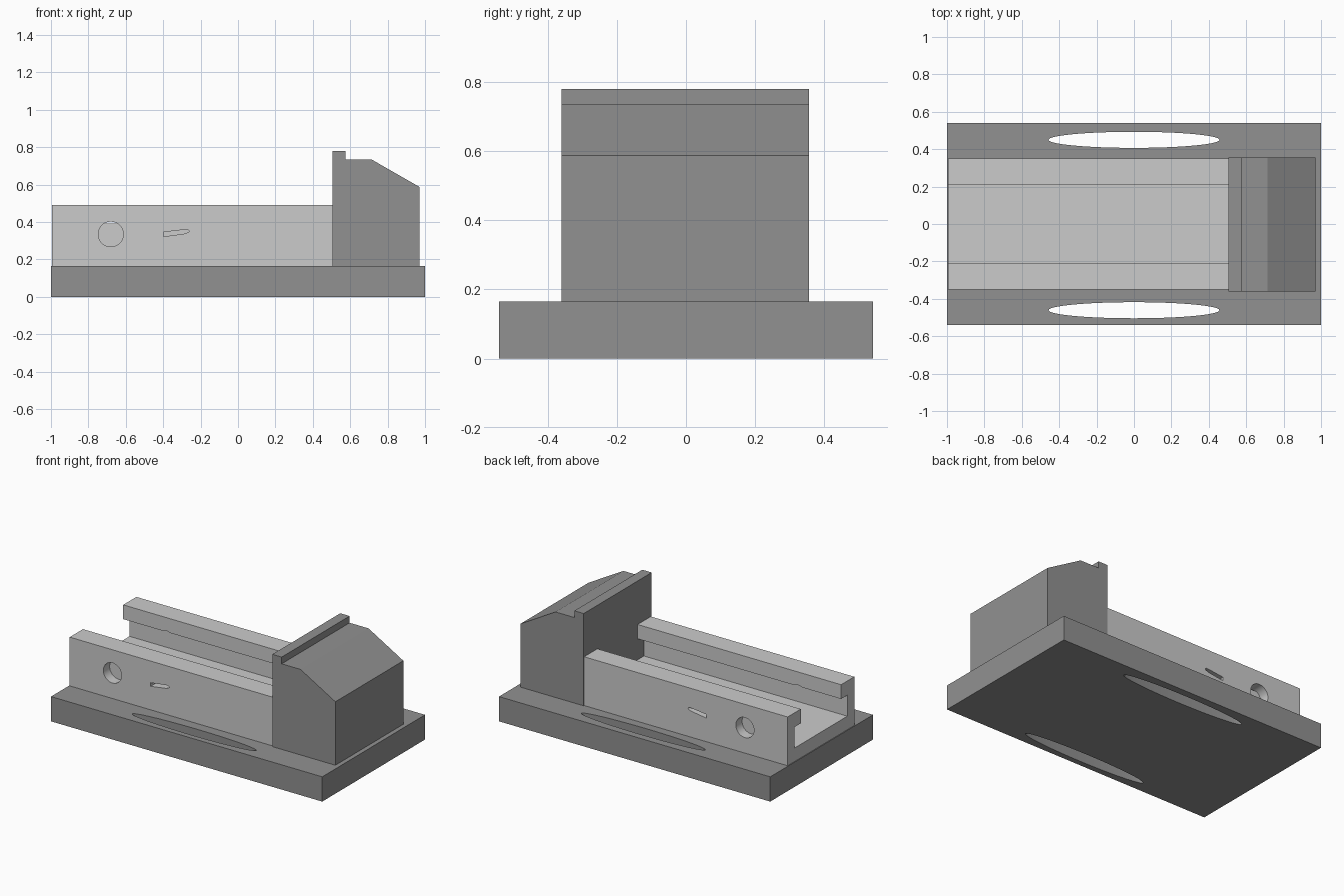
import bpy, bmesh, math
from mathutils import Vector

if "Cube" in bpy.data.objects:
    bpy.data.objects.remove(bpy.data.objects["Cube"])


def grey(name, value):
    mat = bpy.data.materials.new(name)
    mat.diffuse_color = (value, value, value, 1)
    mat.use_nodes = True
    mat.node_tree.nodes["Principled BSDF"].inputs["Base Color"].default_value = mat.diffuse_color
    return mat


DARK, LIGHT = grey("dark_grey", 0.284), grey("light_grey", 0.507)


def prism(name, profile, place, start, end, mat=None):
    """Extrude a closed 2D profile; place(a, b, d) maps it into space."""
    bm = bmesh.new()
    face = bm.faces.new([bm.verts.new(place(a, b, start)) for a, b in profile])
    shift = Vector(place(0, 0, end)) - Vector(place(0, 0, start))
    new = bmesh.ops.extrude_face_region(bm, geom=[face], use_keep_orig=True)["geom"]
    bmesh.ops.translate(bm, vec=shift, verts=[g for g in new if isinstance(g, bmesh.types.BMVert)])
    bmesh.ops.recalc_face_normals(bm, faces=bm.faces[:])
    mesh = bpy.data.meshes.new(name)
    bm.to_mesh(mesh)
    bm.free()
    if mat:
        mesh.materials.append(mat)
    obj = bpy.data.objects.new(name, mesh)
    bpy.context.collection.objects.link(obj)
    return obj


def along_x(a, b, d):
    return (d, a, b)


def along_y(a, b, d):
    return (a, d, b)


def along_z(a, b, d):
    return (a, b, d)


def ellipse(cx, cy, rx, ry, n):
    return [(cx + rx * math.cos(2 * math.pi * i / n),
             cy + ry * math.sin(2 * math.pi * i / n)) for i in range(n)]


def cut(target, cutter):
    cutter.hide_render = True
    mod = target.modifiers.new("cut", "BOOLEAN")
    mod.operation = "DIFFERENCE"
    mod.solver = "EXACT"
    mod.object = cutter
    bpy.context.view_layer.objects.active = target
    bpy.ops.object.modifier_apply(modifier=mod.name)
    bpy.data.objects.remove(cutter, do_unlink=True)


# Base plate with two long elliptical clamping slots
base = prism("base_plate", [(-1, -0.541), (1, -0.541), (1, 0.541), (-1, 0.541)],
             along_z, 0, 0.165, DARK)
for y in (0.45, -0.461):
    cut(base, prism("slot_cutter", ellipse(0, y, 0.457, 0.043, 64), along_z, -0.1, 0.3))

# Slide rail: channel with undercut lips, mirrored about its centre line
half = [(0.351, 0.165), (0.351, 0.49), (0.212, 0.49), (0.212, 0.395),
        (0.278, 0.395), (0.278, 0.255)]
profile = half + [(-y, z) for y, z in reversed(half)]
rail = prism("slide_rail", profile, along_x, -0.995, 0.505, LIGHT)

# Round and tapered pockets in both outer rail walls
tapered = [(-0.398, 0.322), (-0.285, 0.338), (-0.265, 0.346), (-0.26, 0.352),
           (-0.268, 0.36), (-0.28, 0.36), (-0.398, 0.346)]
for side in (-1, 1):
    inner, outer = side * 0.285, side * 0.45
    cut(rail, prism("hole_cutter", ellipse(-0.68, 0.335, 0.067, 0.067, 48),
                    along_y, inner, outer))
    cut(rail, prism("pocket_cutter", tapered, along_y, inner, outer))

# The top of the round hole nicks through both lips
nick = [p for p in ellipse(-0.68, 0.335, 0.067, 0.067, 48) if p[1] > 0.392]
cut(rail, prism("nick_cutter", nick, along_y, -0.33, 0.33))

# Fixed jaw with raised gripping edge and sloped back
prism("fixed_jaw", [(0.505, 0.165), (0.97, 0.165), (0.97, 0.588), (0.713, 0.735),
                    (0.574, 0.735), (0.574, 0.78), (0.505, 0.78)],
      along_y, -0.36, 0.356, DARK)

# Smooth the curved walls only
for obj in (base, rail):
    bpy.ops.object.select_all(action="DESELECT")
    obj.select_set(True)
    bpy.context.view_layer.objects.active = obj
    bpy.ops.object.shade_smooth_by_angle(angle=math.radians(25))
